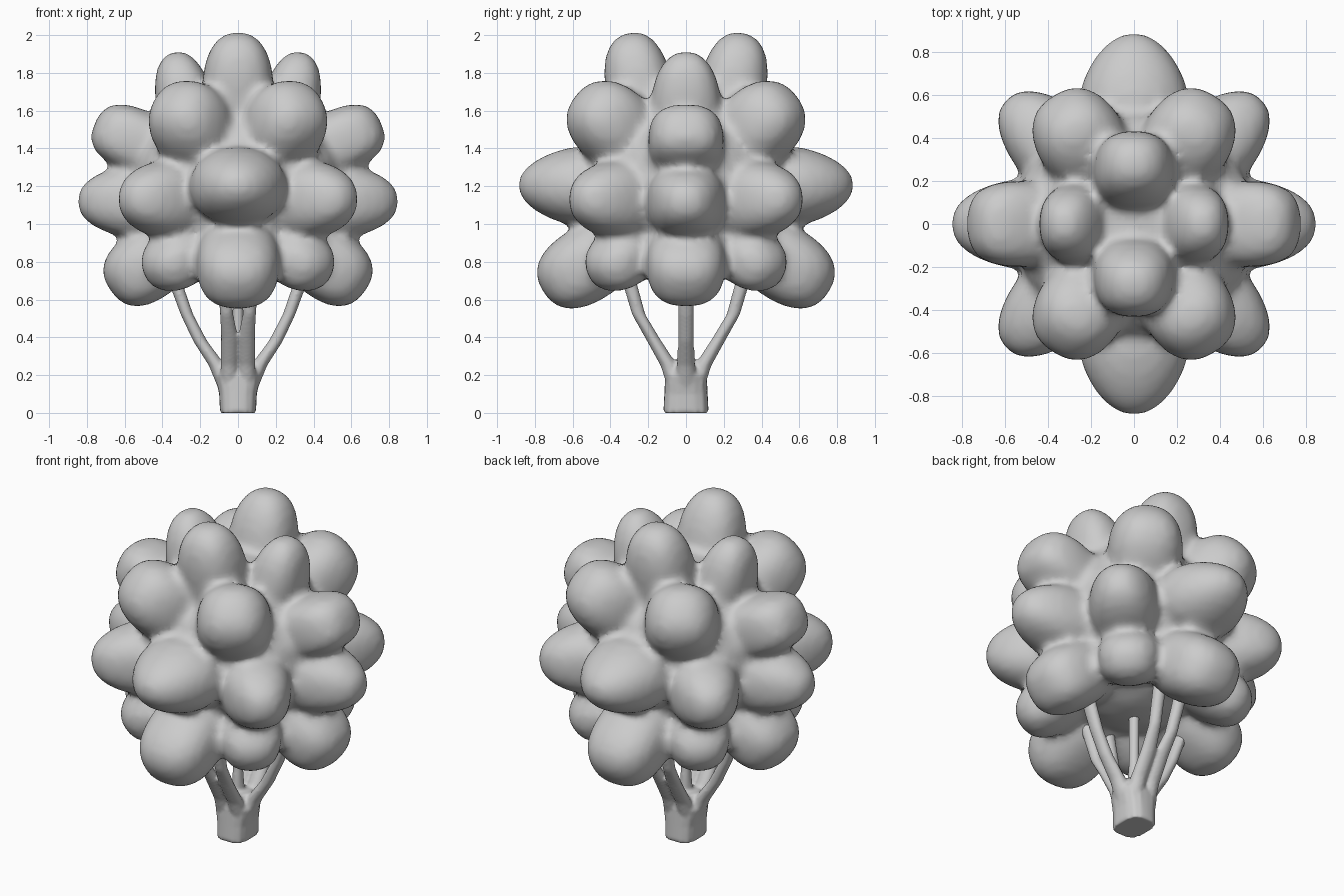
import bpy, bmesh, math
from mathutils import Vector

cube = bpy.data.objects.get("Cube")
if cube:
    bpy.data.objects.remove(cube)

grey = bpy.data.materials.new("plain grey")
grey.use_nodes = True
COLOUR = (0.6, 0.6, 0.6, 1)
grey.diffuse_color = COLOUR
grey.node_tree.nodes["Principled BSDF"].inputs["Base Color"].default_value = COLOUR


def finish(bm, name, voxel, smoothing):
    """Turn overlapping solids into one fused, soft object."""
    bmesh.ops.recalc_face_normals(bm, faces=bm.faces)
    mesh = bpy.data.meshes.new(name)
    bm.to_mesh(mesh)
    bm.free()
    mesh.materials.append(grey)
    obj = bpy.data.objects.new(name, mesh)
    bpy.context.collection.objects.link(obj)
    fuse = obj.modifiers.new("fuse", 'REMESH')
    fuse.mode = 'VOXEL'
    fuse.voxel_size = voxel
    fuse.use_smooth_shade = True
    soften = obj.modifiers.new("soften", 'SMOOTH')
    soften.factor = 0.5
    soften.iterations = smoothing
    return obj


def lobe(bm, centre, size, root=1.12, power=2.4, point=0.0):
    """Leafy bulge (length, width, height) growing from the axis at height root."""
    centre = Vector(centre)
    length, width, height = size
    along = (centre - Vector((0, 0, root))).normalized()
    side = Vector((-along.y, along.x, 0)).normalized()
    up = along.cross(side)
    ball = bmesh.ops.create_icosphere(bm, subdivisions=3, radius=1)
    for v in ball["verts"]:
        p = v.co
        p = p / sum(abs(c) ** power for c in p) ** (1 / power)
        taper = 1 - point * max(p.x, 0)
        v.co = (centre + along * p.x * length
                + side * p.y * width * taper + up * p.z * height * taper)


def tube(bm, rings, sides=12, power=2.0):
    """Upright tube through rings of (x, y, z, x radius, y radius)."""
    loops = []
    for x, y, z, rx, ry in rings:
        loop = []
        for i in range(sides):
            a = math.tau * i / sides
            c, s = math.cos(a), math.sin(a)
            k = (abs(c) ** power + abs(s) ** power) ** (-1 / power)
            loop.append(bm.verts.new((x + c * k * rx, y + s * k * ry, z)))
        loops.append(loop)
    for low, high in zip(loops, loops[1:]):
        for i in range(sides):
            j = (i + 1) % sides
            bm.faces.new((low[i], low[j], high[j], high[i]))
    bm.faces.new(loops[0][::-1])
    bm.faces.new(loops[-1])


# Crown: a core with tiers of bulges
crown = bmesh.new()
core = bmesh.ops.create_icosphere(crown, subdivisions=3, radius=1)
for v in core["verts"]:
    v.co = (v.co.x * 0.57, v.co.y * 0.57, 1.21 + v.co.z * 0.52)

for s in (-1, 1):
    # Top tier
    lobe(crown, (0, s * 0.24, 1.69), (0.33, 0.19, 0.18), root=0.5)
    lobe(crown, (s * 0.27, 0, 1.61), (0.31, 0.19, 0.16), root=0.5, point=0.1)
    # Bulges to the left and right
    lobe(crown, (s * 0.52, 0, 1.43), (0.26, 0.20, 0.17), root=1.2, power=2.8)
    lobe(crown, (s * 0.54, 0, 1.12), (0.31, 0.21, 0.20), point=0.2)
    lobe(crown, (s * 0.47, 0, 0.79), (0.25, 0.21, 0.19), power=2.6)
    # Bulges to the front and back
    lobe(crown, (0, s * 0.58, 1.20), (0.31, 0.26, 0.21), root=1.19, power=2.1, point=0.2)
    lobe(crown, (0, s * 0.52, 0.79), (0.28, 0.22, 0.20), power=2.5)
    # Bulges on the diagonals
    for t in (-1, 1):
        lobe(crown, (s * 0.24, t * 0.38, 1.51), (0.27, 0.21, 0.21))
        lobe(crown, (s * 0.38, t * 0.37, 1.13), (0.30, 0.20, 0.21), point=0.2)
        lobe(crown, (s * 0.30, t * 0.32, 0.84), (0.24, 0.18, 0.16))
finish(crown, "leafy_crown", 0.025, 6)

# Trunk with a slim middle stem and branches fanning out on four sides
wood = bmesh.new()
tube(wood, [(0, 0, 0, 0.095, 0.12), (0, 0, 0.1, 0.10, 0.115),
            (0, 0, 0.2, 0.12, 0.11), (0, 0, 0.28, 0.08, 0.06)], 16, 3)
tube(wood, [(0, 0, 0.2, 0.04, 0.05), (0, 0, 0.42, 0.028, 0.03),
            (0, 0, 0.8, 0.03, 0.034)])
for s in (-1, 1):
    tube(wood, [(s * 0.06, 0, 0.14, 0.05, 0.06), (s * 0.11, 0, 0.25, 0.045, 0.05),
                (s * 0.20, 0, 0.38, 0.038, 0.042), (s * 0.27, 0, 0.52, 0.034, 0.042),
                (s * 0.32, 0, 0.66, 0.036, 0.045), (s * 0.36, 0, 0.8, 0.04, 0.05)])
    # Paired branches that part higher up
    for t in (-1, 1):
        tube(wood, [(t * 0.045, s * 0.05, 0.14, 0.05, 0.05),
                    (t * 0.045, s * 0.09, 0.25, 0.048, 0.045),
                    (t * 0.045, s * 0.18, 0.40, 0.046, 0.038),
                    (t * 0.060, s * 0.25, 0.52, 0.036, 0.036),
                    (t * 0.070, s * 0.29, 0.66, 0.036, 0.038),
                    (t * 0.080, s * 0.33, 0.8, 0.04, 0.04)])
finish(wood, "trunk_and_branches", 0.011, 3)
